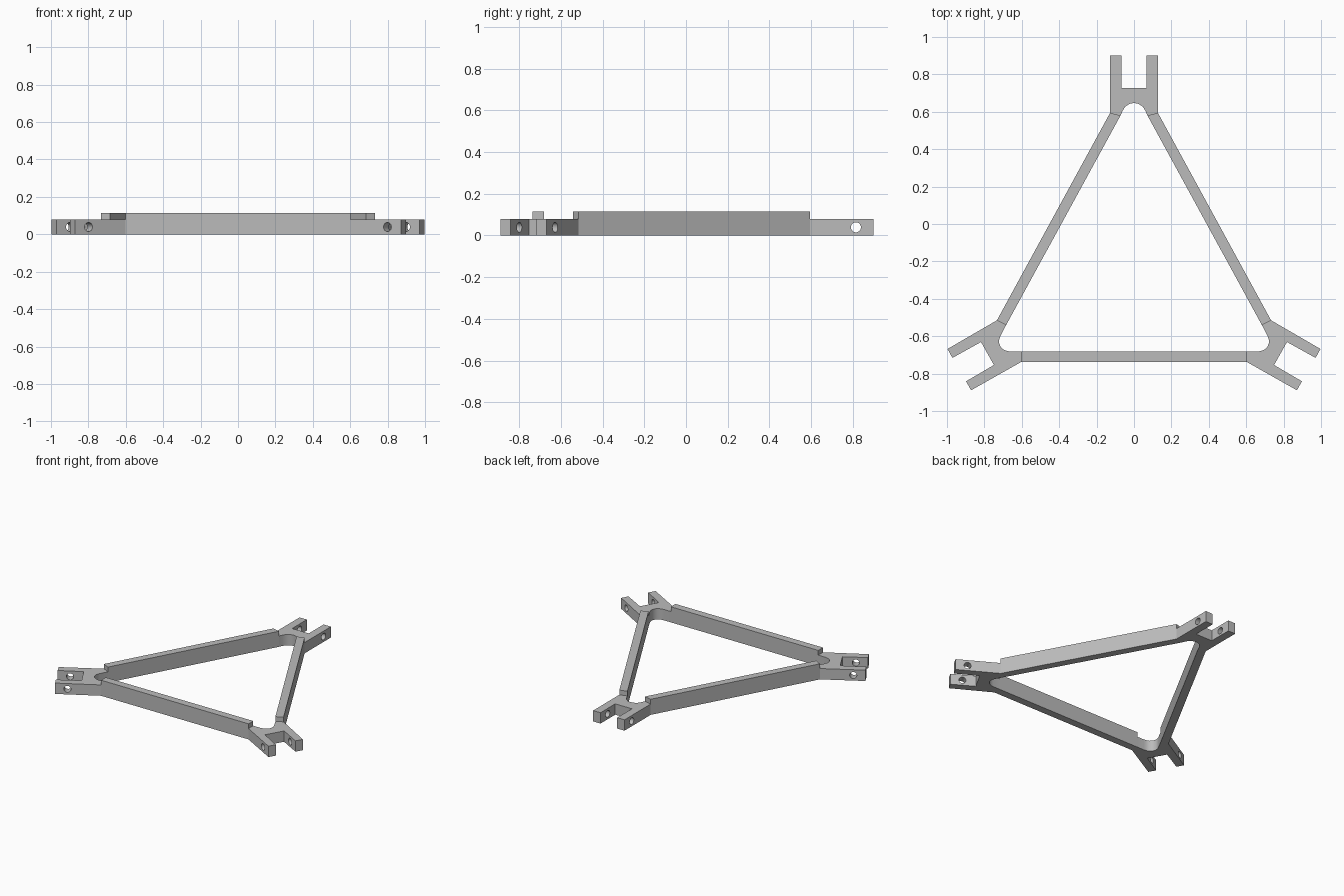
import bpy, bmesh, math
from mathutils import Vector

cube = bpy.data.objects.get("Cube")
if cube:
    bpy.data.objects.remove(cube, do_unlink=True)

FORK_H, RAIL_H = 0.08, 0.115
HOLE_R, HOLE_Z = 0.024, 0.039

grey = bpy.data.materials.new("plain grey")
grey.use_nodes = True
grey.diffuse_color = (0.5, 0.5, 0.5, 1)
grey.node_tree.nodes["Principled BSDF"].inputs["Base Color"].default_value = (0.5, 0.5, 0.5, 1)


def mirror(points):
    return [(-x, y) for x, y in reversed(points)]


def prism(name, outline, height):
    """Extrude a flat outline upward from the ground."""
    bm = bmesh.new()
    face = bm.faces.new([bm.verts.new((x, y, 0)) for x, y in outline])
    top = bmesh.ops.extrude_face_region(bm, geom=[face])["geom"]
    bmesh.ops.translate(bm, vec=(0, 0, height),
                        verts=[g for g in top if isinstance(g, bmesh.types.BMVert)])
    bmesh.ops.recalc_face_normals(bm, faces=bm.faces)
    mesh = bpy.data.meshes.new(name)
    bm.to_mesh(mesh)
    bm.free()
    mesh.materials.append(grey)
    obj = bpy.data.objects.new(name, mesh)
    bpy.context.collection.objects.link(obj)
    return obj


def drill(obj, centre, direction):
    """Bore the pin hole across both prongs of a fork."""
    axis = Vector((*direction, 0))
    bpy.ops.mesh.primitive_cylinder_add(vertices=32, radius=HOLE_R, depth=0.36,
                                        location=(*centre, HOLE_Z))
    cutter = bpy.context.object
    cutter.rotation_euler = axis.to_track_quat('Z', 'Y').to_euler()
    cutter.data.materials.append(grey)
    mod = obj.modifiers.new("pin_hole", 'BOOLEAN')
    mod.operation, mod.solver, mod.object = 'DIFFERENCE', 'EXACT', cutter
    bpy.ops.object.select_all(action='DESELECT')
    obj.select_set(True)
    bpy.context.view_layer.objects.active = obj
    bpy.ops.object.modifier_apply(modifier=mod.name)
    bpy.data.objects.remove(cutter, do_unlink=True)
    bpy.ops.object.shade_smooth_by_angle(angle=math.radians(35))


# Rail corners shared with the forks
top_out, top_in = (0.128, 0.594), (0.072, 0.58)
low_out, low_in = (0.733, -0.515), (0.684, -0.541)
front_in, front_out = (0.602, -0.682), (0.602, -0.737)

# Back fork: half outline, mirrored, with the arched inner corner
half = [(0.025, 0.642), (0.047, 0.627), (0.061, 0.605), top_in, top_out,
        (0.128, 0.9), (0.068, 0.9), (0.068, 0.728)]
back_fork = prism("back_fork", [(0, 0.647)] + half + mirror(half), FORK_H)
drill(back_fork, (0, 0.815), (1, 0))

# Front forks, splayed thirty degrees outward
fork = [low_out, (0.997, -0.668), (0.971, -0.716), (0.818, -0.631),
        (0.749, -0.754), (0.898, -0.841), (0.871, -0.889), front_out, front_in,
        (0.658, -0.682), (0.68, -0.679), (0.7, -0.67), (0.714, -0.655),
        (0.721, -0.637), (0.721, -0.618), (0.713, -0.596)] + [low_in]
for side, sign, outline in (("left", 1, fork), ("right", -1, mirror(fork))):
    obj = prism(f"front_{side}_fork", outline, FORK_H)
    drill(obj, (sign * 0.863, -0.737), (sign * 0.5, 0.866))

# Taller rails joining the three forks
rail = [top_out, top_in, low_in, low_out]
prism("left_rail", rail, RAIL_H)
prism("right_rail", mirror(rail), RAIL_H)
prism("front_rail", [front_in, front_out] + mirror([front_in, front_out]), RAIL_H)
